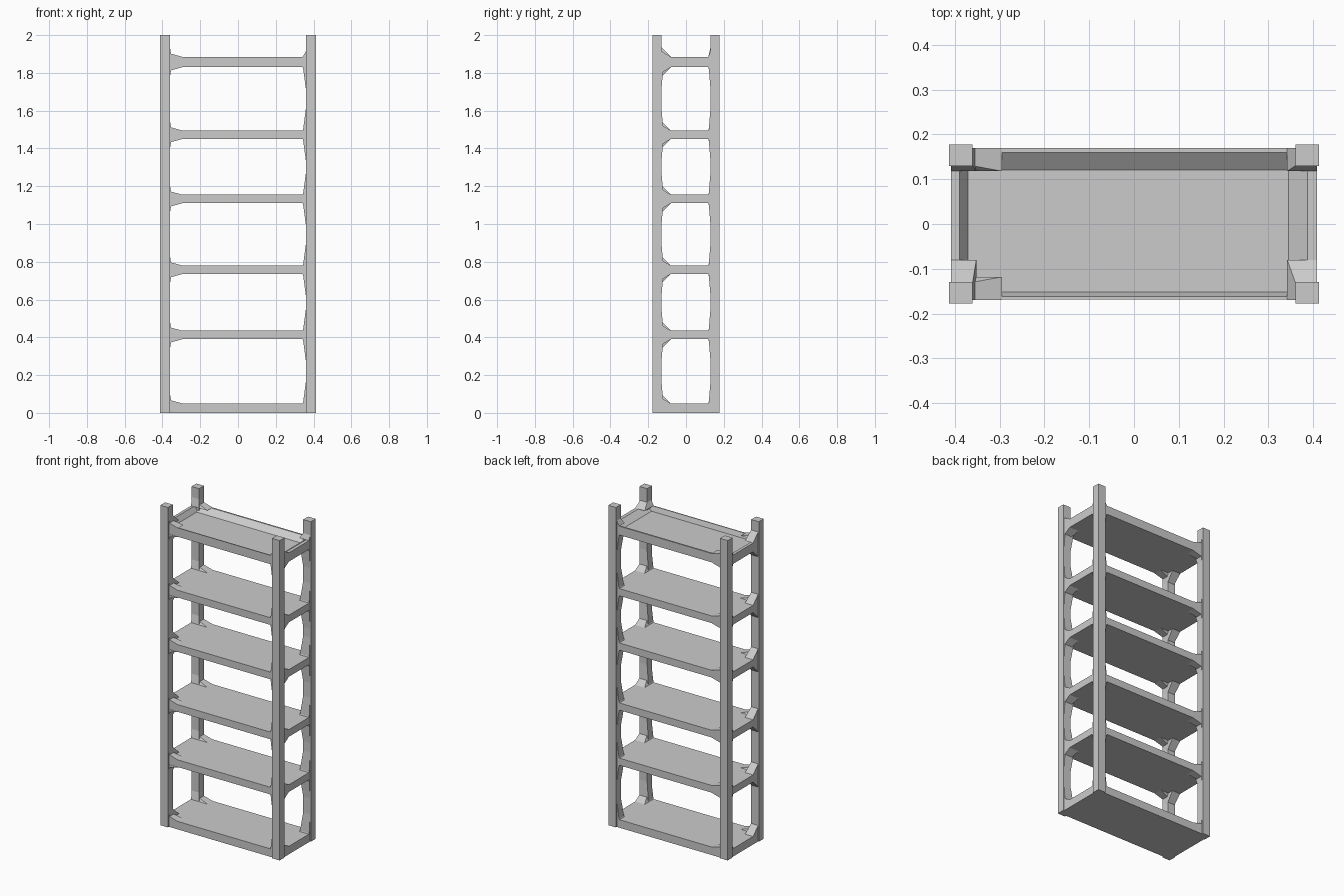
import bpy, bmesh

if "Cube" in bpy.data.objects:
    bpy.data.objects.remove(bpy.data.objects["Cube"])


def hull(name, points):
    """Convex solid wrapped around a few points."""
    bm = bmesh.new()
    for p in points:
        bm.verts.new(p)
    bmesh.ops.remove_doubles(bm, verts=bm.verts[:], dist=1e-5)
    res = bmesh.ops.convex_hull(bm, input=bm.verts[:])
    junk = {g for g in res["geom_interior"] if isinstance(g, bmesh.types.BMVert)}
    bmesh.ops.delete(bm, geom=list(junk), context='VERTS')
    bmesh.ops.recalc_face_normals(bm, faces=bm.faces[:])
    me = bpy.data.meshes.new(name)
    bm.to_mesh(me)
    bm.free()
    ob = bpy.data.objects.new(name, me)
    bpy.context.collection.objects.link(ob)
    return ob


def rect(x0, x1, y0, y1, z):
    return [(x, y, z) for x in (x0, x1) for y in (y0, y1)]


def box(name, x0, x1, y0, y1, z0, z1):
    return hull(name, rect(x0, x1, y0, y1, z0) + rect(x0, x1, y0, y1, z1))


XO, XI = 0.413, 0.36    # outer and inner post faces
YO, YI = 0.178, 0.13
SHELVES = [(0.0, 0.05), (0.39, 0.435), (0.735, 0.78),
           (1.11, 1.155), (1.45, 1.495), (1.83, 1.885)]
CORNERS = [(sx, sy) for sx in (-1, 1) for sy in (-1, 1)]

# corner posts
for sx, sy in CORNERS:
    side = ("back" if sy > 0 else "front") + ("_right" if sx > 0 else "_left")
    box(side + "_post", sx * XI, sx * XO, sy * YI, sy * YO, 0, 2)


def gusset(sx, sy, z, h, rx, ry):
    """Tapered joint spreading from a post onto a shelf face."""
    base = rect(sx * (XI - rx), sx * (XO - 0.005), sy * (YI - ry), sy * (YO - 0.008), z)
    tip = rect(sx * XI, sx * (XO - 0.005), sy * YI, sy * (YO - 0.008), z + h)
    hull("joint_gusset", base + tip)


# plain shelves
for z0, z1 in SHELVES[:-1]:
    box("shelf", -0.408, 0.408, -0.168, 0.17, z0, z1)

# top shelf: sunken panel with sloped rims
z0, z1 = SHELVES[-1]
zp = 1.855
box("top_shelf_panel", -0.408, 0.408, -0.168, 0.17, z0, zp)


def rim(name, horizontal, outer, crest, inner):
    prof = [(outer, z0 + 0.01), (outer, z1), (crest, z1), (inner, zp), (inner, z0 + 0.01)]
    if horizontal:
        hull(name, [(x, v, z) for x in (-0.408, 0.408) for v, z in prof])
    else:
        hull(name, [(v, y, z) for y in (-0.168, 0.17) for v, z in prof])


rim("top_back_rim", True, 0.17, 0.16, 0.12)
rim("top_front_rim", True, -0.168, -0.162, -0.152)
rim("top_left_rim", False, -0.408, -0.39, -0.37)
rim("top_right_rim", False, 0.408, 0.387, 0.345)

# joints above and below every shelf
for z0, z1 in SHELVES:
    for sx, sy in CORNERS:
        ry = 0.05 if sy < 0 else 0.012
        faces = [(z1, 1)] if z0 == 0 else [(z1, 1), (z0, -1)]
        for z, d in faces:
            if sx < 0:
                gusset(sx, sy, z, d * 0.018, 0.065, 0.012)
                gusset(sx, sy, z, d * 0.05, 0.008, ry)
            else:
                gusset(sx, sy, z, d * 0.03, 0.018, ry)
                gusset(sx, sy, z, d * (0.03 if z > 1.86 else 0.12), 0.016, 0.01)
